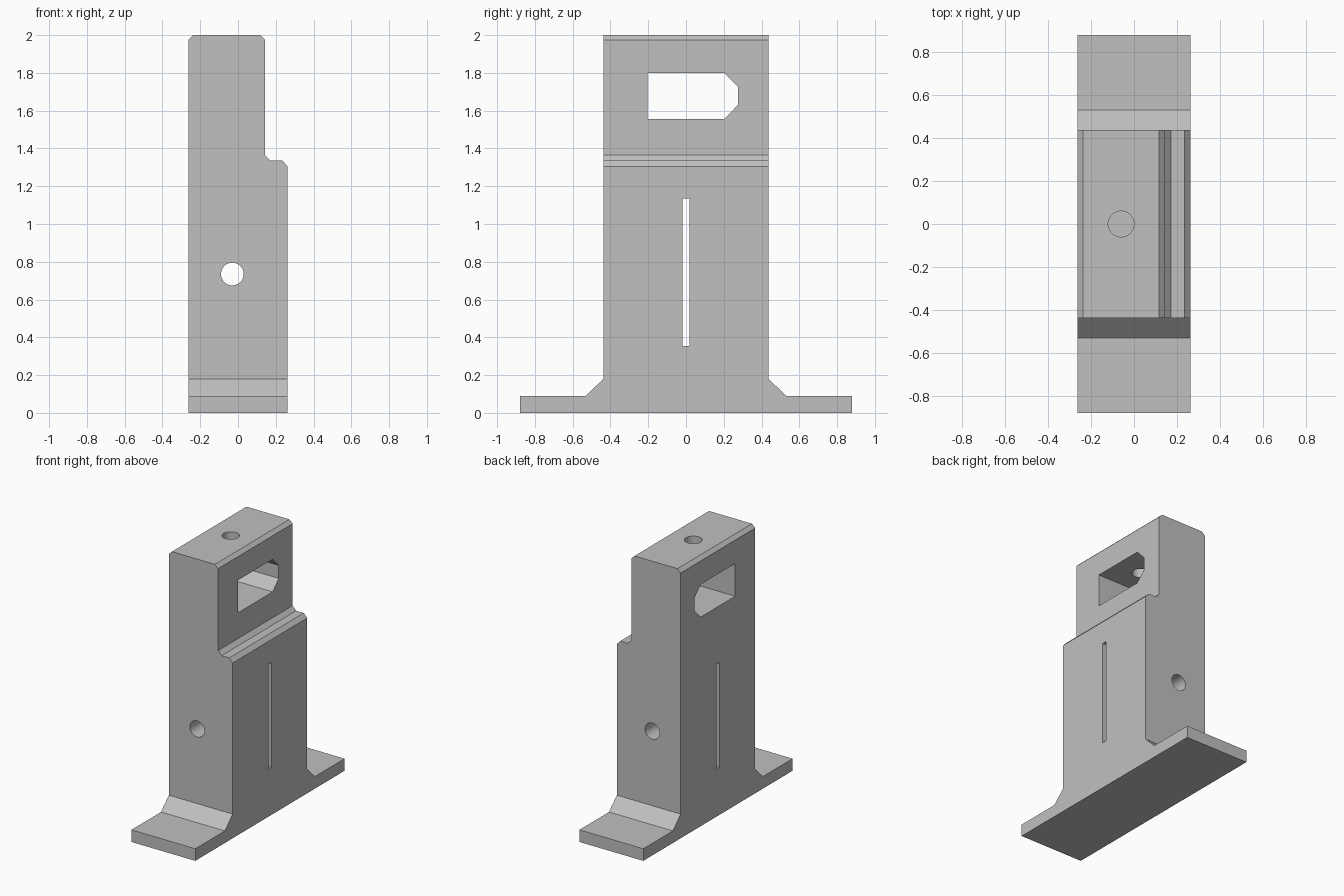
import bpy, bmesh, math
from mathutils import Vector

cube = bpy.data.objects.get("Cube")
if cube:
    bpy.data.objects.remove(cube, do_unlink=True)

grey = bpy.data.materials.new("plain grey")
grey.use_nodes = True
colour = (0.53, 0.53, 0.53, 1)
grey.diffuse_color = colour
grey.node_tree.nodes["Principled BSDF"].inputs["Base Color"].default_value = colour


def prism(name, outline, axis, start, end):
    """Extrude a 2D outline along an axis from start to end."""
    place = {"x": lambda a, b: (start, a, b),
             "y": lambda a, b: (a, start, b),
             "z": lambda a, b: (a, b, start)}[axis]
    bm = bmesh.new()
    face = bm.faces.new([bm.verts.new(place(a, b)) for a, b in outline])
    moved = bmesh.ops.extrude_face_region(bm, geom=[face])["geom"]
    shift = Vector([end - start if axis == k else 0 for k in "xyz"])
    bmesh.ops.translate(bm, vec=shift,
                        verts=[v for v in moved if isinstance(v, bmesh.types.BMVert)])
    bmesh.ops.recalc_face_normals(bm, faces=bm.faces)
    mesh = bpy.data.meshes.new(name)
    bm.to_mesh(mesh)
    bm.free()
    mesh.materials.append(grey)
    obj = bpy.data.objects.new(name, mesh)
    bpy.context.collection.objects.link(obj)
    return obj


def circle(cx, cy, radius, sides=48):
    steps = [2 * math.pi * i / sides for i in range(sides)]
    return [(cx + radius * math.cos(t), cy + radius * math.sin(t)) for t in steps]


def combine(target, tool, operation):
    tool.hide_render = True
    mod = target.modifiers.new(tool.name, "BOOLEAN")
    mod.object, mod.operation, mod.solver = tool, operation, "EXACT"
    bpy.context.view_layer.objects.active = target
    bpy.ops.object.modifier_apply(modifier=mod.name)
    bpy.data.objects.remove(tool, do_unlink=True)


# Upright on a flanged foot, seen from the side
half = [(0.878, 0), (0.878, 0.09), (0.53, 0.09), (0.438, 0.18), (0.438, 2)]
bracket = prism("bracket_body", half + [(-y, z) for y, z in reversed(half)], "x", -0.5, 0.5)

# Stepped and chamfered outline, seen from the front
step = [(-0.263, -0.1), (0.263, -0.1), (0.263, 1.305), (0.235, 1.335), (0.172, 1.335),
        (0.143, 1.365), (0.143, 1.975), (0.117, 2), (0.117, 2.1), (-0.237, 2.1),
        (-0.237, 2), (-0.263, 1.975)]
combine(bracket, prism("step_outline", step, "y", -1, 1), "INTERSECT")

# Window with two clipped corners
window = [(-0.203, 1.557), (0.203, 1.557), (0.275, 1.63), (0.275, 1.727),
          (0.203, 1.8), (-0.203, 1.8)]
combine(bracket, prism("window", window, "x", -1, 1), "DIFFERENCE")

# Narrow slot through the lower block
slot = [(-0.018, 0.355), (0.018, 0.355), (0.018, 1.135), (-0.018, 1.135)]
combine(bracket, prism("slot", slot, "x", -1, 1), "DIFFERENCE")

# Cross hole from front to back, and top hole down into the window
combine(bracket, prism("cross_hole", circle(-0.03, 0.735, 0.06), "y", -1, 1), "DIFFERENCE")
combine(bracket, prism("top_hole", circle(-0.06, 0, 0.06), "z", 1.7, 2.2), "DIFFERENCE")

# Smooth bores, sharp edges elsewhere
bpy.ops.object.select_all(action="DESELECT")
bracket.select_set(True)
bpy.context.view_layer.objects.active = bracket
bpy.ops.object.shade_smooth_by_angle(angle=math.radians(25))
